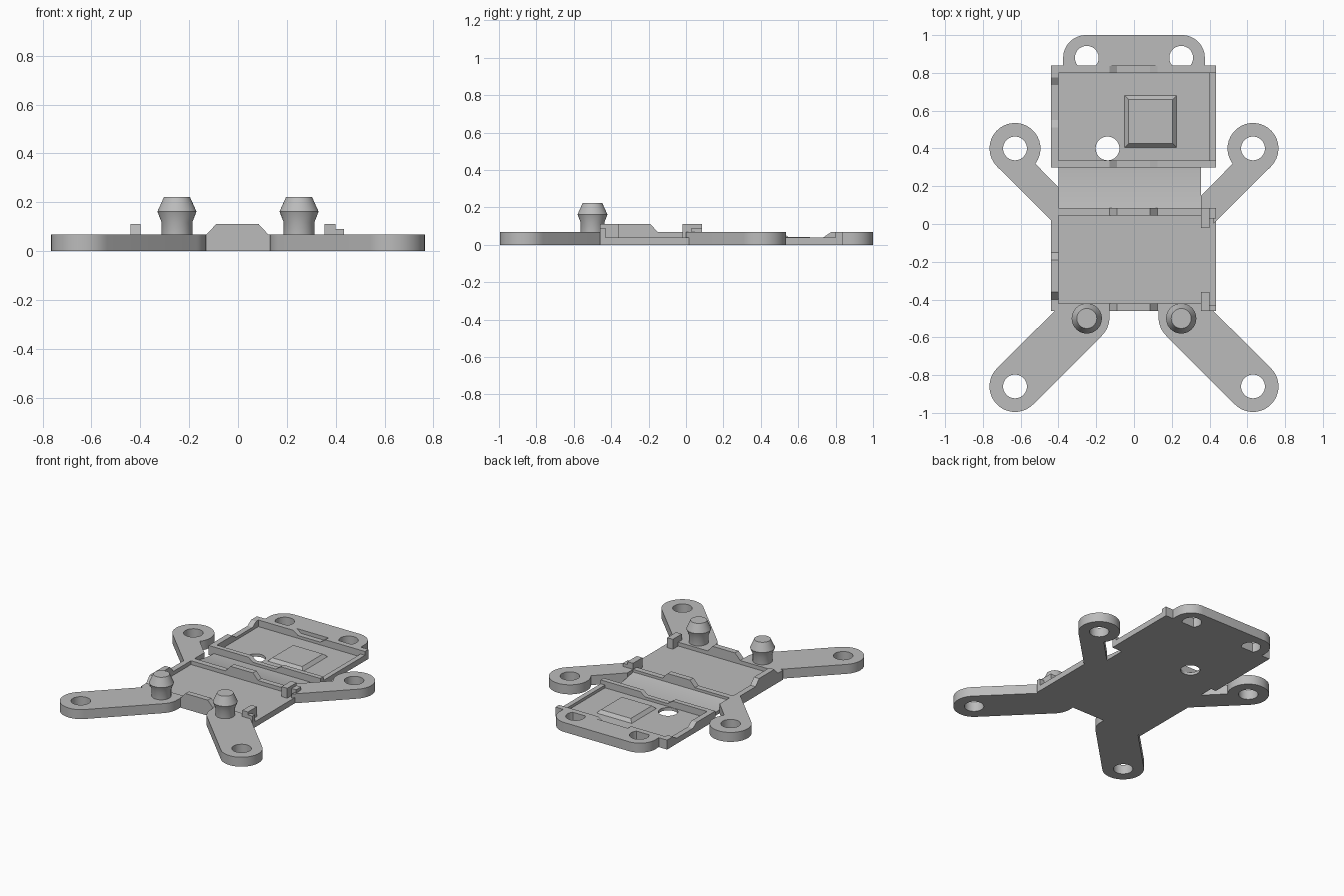
import bpy
import bmesh
from math import cos, sin, radians
from mathutils import Vector

cube = bpy.data.objects.get("Cube")
if cube:
    bpy.data.objects.remove(cube, do_unlink=True)

grey = bpy.data.materials.new("light_grey_plastic")
grey.use_nodes = True
colour = (0.5, 0.5, 0.5, 1)
grey.diffuse_color = colour
grey.node_tree.nodes["Principled BSDF"].inputs["Base Color"].default_value = colour

ARM_TOP = 0.067
HOLE = 0.063


def finish(obj, smooth=True):
    """Weld, fix normals, colour and shade one part."""
    bm = bmesh.new()
    bm.from_mesh(obj.data)
    bmesh.ops.remove_doubles(bm, verts=bm.verts, dist=0.0002)
    bmesh.ops.recalc_face_normals(bm, faces=bm.faces)
    bm.to_mesh(obj.data)
    bm.free()
    obj.data.materials.clear()
    obj.data.materials.append(grey)
    bpy.ops.object.select_all(action='DESELECT')
    obj.select_set(True)
    bpy.context.view_layer.objects.active = obj
    if smooth:
        bpy.ops.object.shade_smooth_by_angle(angle=radians(30))
    return obj


def arc(cx, cy, r, a0, a1, n=24):
    return [(cx + r * cos(radians(a0 + (a1 - a0) * i / n)),
             cy + r * sin(radians(a0 + (a1 - a0) * i / n))) for i in range(n + 1)]


def plate(name, outline, height, holes=()):
    """Flat plate standing on the ground, with round through holes."""
    curve = bpy.data.curves.new(name, 'CURVE')
    curve.dimensions = '2D'
    curve.fill_mode = 'BOTH'
    curve.extrude = height / 2
    for pts in [outline] + [arc(x, y, HOLE, 0, 360, 40)[:-1] for x, y in holes]:
        spline = curve.splines.new('POLY')
        spline.points.add(len(pts) - 1)
        for p, (x, y) in zip(spline.points, pts):
            p.co = (x, y, height / 2, 1)
        spline.use_cyclic_u = True
    obj = bpy.data.objects.new(name, curve)
    bpy.context.collection.objects.link(obj)
    bpy.ops.object.select_all(action='DESELECT')
    obj.select_set(True)
    bpy.context.view_layer.objects.active = obj
    bpy.ops.object.convert(target='MESH')
    return finish(bpy.context.view_layer.objects.active)


def prism(name, profile, axis, c0, c1):
    """Extrude a (u, z) profile along x or y from c0 to c1."""
    bm = bmesh.new()
    place = (lambda u, z: (c0, u, z)) if axis == 'x' else (lambda u, z: (u, c0, z))
    face = bm.faces.new([bm.verts.new(place(u, z)) for u, z in profile])
    new = bmesh.ops.extrude_face_region(bm, geom=[face])["geom"]
    step = Vector((c1 - c0, 0, 0) if axis == 'x' else (0, c1 - c0, 0))
    bmesh.ops.translate(bm, vec=step, verts=[g for g in new if isinstance(g, bmesh.types.BMVert)])
    mesh = bpy.data.meshes.new(name)
    bm.to_mesh(mesh)
    bm.free()
    obj = bpy.data.objects.new(name, mesh)
    bpy.context.collection.objects.link(obj)
    return finish(obj)


def block(name, x0, x1, y0, y1, z0, z1):
    return prism(name, [(x0, z0), (x1, z0), (x1, z1), (x0, z1)], 'y', y0, y1)


def rail(name, axis, c0, c1, ends, top, clip, clip_z, bottom=0.0):
    """Wall whose middle stretch rises to a clip or dips to a notch."""
    (a, b), (p, q), s = ends, clip, 0.04
    prism(name, [(a, bottom), (b, bottom), (b, top), (q, top), (q - s, clip_z),
                 (p + s, clip_z), (p, top), (a, top)], axis, c0, c1)


def rect(x0, x1, y0, y1):
    return [(x0, y0), (x1, y0), (x1, y1), (x0, y1)]


# Floors of the two bays
plate("front_floor", rect(-0.44, 0.435, -0.46, 0.06), 0.04)
plate("back_floor", rect(-0.44, 0.435, 0.30, 0.84), 0.02, [(-0.14, 0.40)])

# Curved bridge joining the bays
bridge = [(0.06, 0.0), (0.32, 0.0)]
bridge += [(0.32 - 0.26 * t, 0.02 + 0.035 * t * t) for t in [i / 12 for i in range(13)]]
prism("curved_bridge", bridge, 'x', -0.40, 0.355)

# Front bay walls with raised clips
MID = (-0.13, 0.125)
rail("front_rail", 'y', -0.46, -0.42, (-0.44, 0.40), ARM_TOP, MID, 0.11)
rail("middle_rail", 'y', 0.045, 0.085, (-0.40, 0.40), ARM_TOP, MID, 0.11)
rail("front_bay_side_rail", 'x', -0.44, -0.40, (-0.46, 0.05), ARM_TOP, (-0.40, -0.15), 0.11)

# Back bay walls with notches
rail("back_bay_front_rail", 'y', 0.30, 0.335, (-0.44, 0.40), ARM_TOP, MID, 0.04)
rail("back_bay_rear_rail", 'y', 0.80, 0.84, (-0.44, 0.40), ARM_TOP, MID, 0.04)
rail("back_bay_side_rail", 'x', -0.44, -0.40, (0.30, 0.84), ARM_TOP, (0.51, 0.775), 0.04)

# Low ledge and corner posts on the open side
block("back_ledge", 0.40, 0.435, 0.30, 0.84, 0.0, 0.04)
block("front_corner_post", 0.355, 0.40, -0.46, -0.36, 0.0, 0.11)
block("front_corner_end", 0.40, 0.435, -0.46, -0.43, 0.0, 0.09)
block("middle_corner_post", 0.355, 0.40, -0.02, 0.085, 0.0, 0.11)
block("middle_corner_end", 0.40, 0.435, 0.03, 0.085, 0.0, 0.09)
block("back_bay_front_corner", 0.40, 0.435, 0.30, 0.335, 0.0, ARM_TOP)
block("back_bay_rear_corner", 0.40, 0.435, 0.80, 0.84, 0.0, ARM_TOP)

# Bevelled square pad in the back bay
pad = block("square_pad", -0.055, 0.23, 0.40, 0.685, 0.015, 0.042)
for v in pad.data.vertices:
    if v.co.z > 0.03:
        v.co.x += 0.025 if v.co.x < 0.09 else -0.025
        v.co.y += 0.025 if v.co.y < 0.54 else -0.025

# Rear mounting tab with rounded corners
tab = [(-0.375, 0.838), (0.375, 0.838)]
tab += arc(0.255, 0.88, 0.12, 0, 90, 14) + arc(-0.255, 0.88, 0.12, 90, 180, 14)
plate("rear_tab", tab, ARM_TOP, [(0.25, 0.88), (-0.25, 0.88)])

# Mounting arms and pegs on both sides
R = 0.135
for side, word, inner in ((1, "left", 0.355), (-1, "right", 0.40)):
    front = arc(0.63, -0.86, R, 225, 405) + [(0.41, -0.45), (0.13, -0.45)]
    front += arc(0.265, -0.495, R, 180, 225, 8)
    plate(word + "_front_arm", [(side * x, y) for x, y in front], ARM_TOP, [(side * 0.63, -0.86)])

    back = arc(0.63, 0.40, R, -45, 217)
    back += [(inner, inner - 0.205), (inner, 0.05), (0.42, 0.05), (0.42, 0.0)]
    plate(word + "_back_arm", [(side * x, y) for x, y in back], ARM_TOP, [(side * 0.63, 0.40)])

    # Peg turned from a short profile
    turned = [(0.0, 0.05), (0.063, 0.05), (0.063, 0.118), (0.08, 0.162), (0.053, 0.222), (0.0, 0.222)]
    bm = bmesh.new()
    verts = [bm.verts.new((r, 0, z)) for r, z in turned]
    edges = [bm.edges.new(pair) for pair in zip(verts, verts[1:])]
    bmesh.ops.spin(bm, geom=verts + edges, cent=(0, 0, 0), axis=(0, 0, 1),
                   angle=radians(360), steps=40, use_merge=True)
    mesh = bpy.data.meshes.new(word + "_peg")
    bm.to_mesh(mesh)
    bm.free()
    peg = bpy.data.objects.new(word + "_peg", mesh)
    peg.location = (side * 0.25, -0.5, 0)
    bpy.context.collection.objects.link(peg)
    finish(peg)
